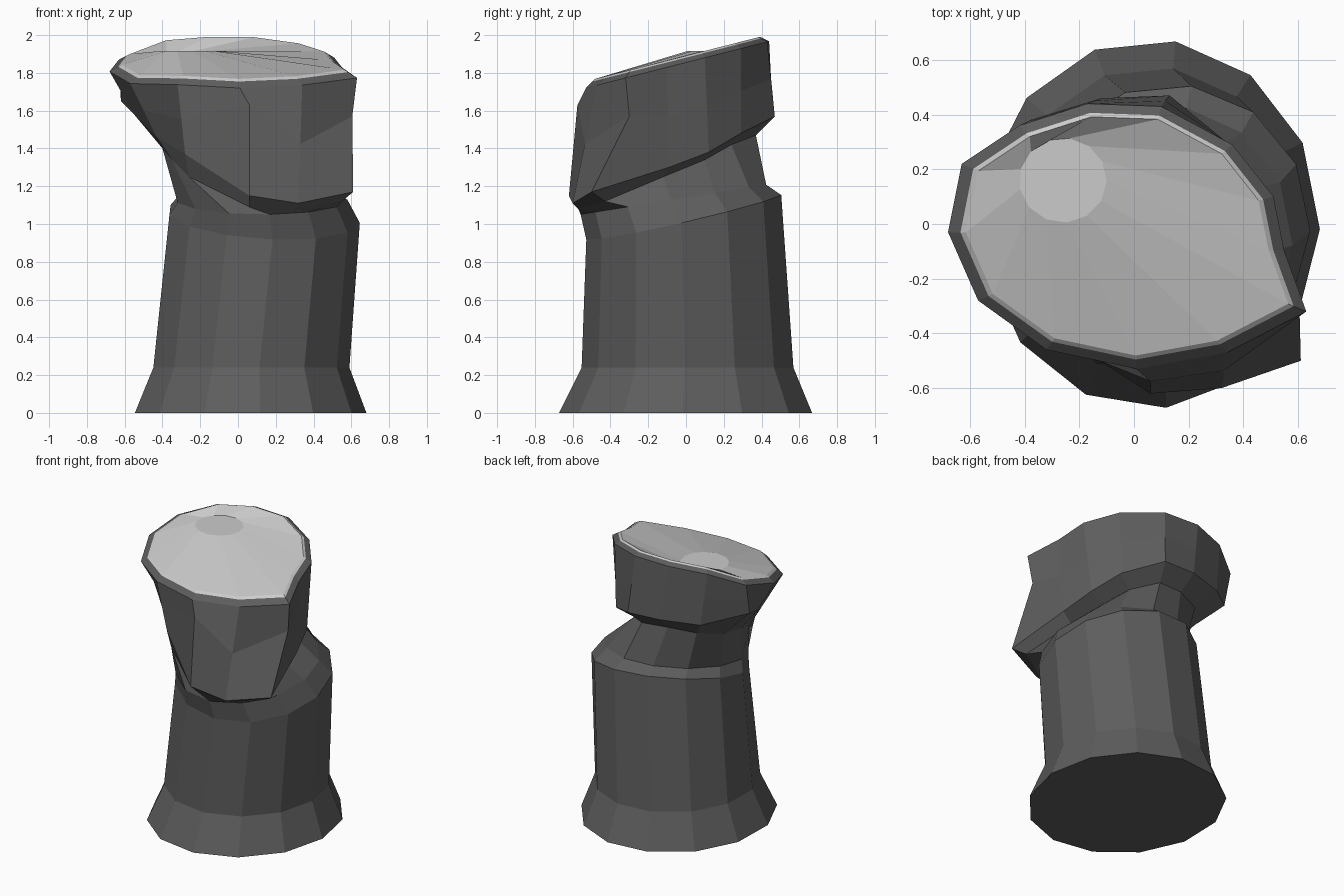
import bpy, bmesh, math

if "Cube" in bpy.data.objects:
    bpy.data.objects.remove(bpy.data.objects["Cube"])

N = 13


def ring(cx, cy, rx, ry, z, ty=0.0, tx=0.0):
    """Thirteen-sided ellipse lying on a tilted plane."""
    pts = []
    for i in range(N):
        a = math.tau * i / N - math.radians(1.6)
        x, y = cx + rx * math.cos(a), cy + ry * math.sin(a)
        pts.append((x, y, z + ty * y + tx * x))
    return pts


def rim(scale, lift):
    """Inset copy of the rim outline on the sloping top, which sags at the left end."""
    cx, cy = -0.03, -0.04
    return [(cx + (x - cx) * scale, cy + (y - cy) * scale,
             1.855 + 0.255 * y * scale + lift - (0.04 if x < -.55 else 0))
            for x, y in outline]


def material(name, v):
    m = bpy.data.materials.new(name)
    m.diffuse_color = (v, v, v, 1)
    m.use_nodes = True
    m.node_tree.nodes["Principled BSDF"].inputs["Base Color"].default_value = m.diffuse_color
    return m


def loft(name, rings, top_from):
    """Skin the rings; bands from index top_from upward use the second material."""
    bm = bmesh.new()
    loops = [[bm.verts.new(p) for p in r] for r in rings]
    for k, (lo, hi) in enumerate(zip(loops, loops[1:])):
        for i in range(N):
            j = (i + 1) % N
            f = bm.faces.new((lo[i], lo[j], hi[j], hi[i]))
            f.material_index = int(k >= top_from)
    bm.faces.new(loops[0][::-1])
    bm.faces.new(loops[-1]).material_index = 1
    bmesh.ops.recalc_face_normals(bm, faces=bm.faces)
    me = bpy.data.meshes.new(name)
    bm.to_mesh(me)
    bm.free()
    me.materials.append(material("dark_rock", 0.11))
    me.materials.append(material("pale_top", 0.62))
    ob = bpy.data.objects.new(name, me)
    bpy.context.collection.objects.link(ob)
    return ob


# Irregular outlines of the overhanging upper block
outline = [(.55, -.10), (.51, .10), (.36, .29), (.10, .43), (-.17, .44), (-.42, .36), (-.63, .22),
           (-.68, -.03), (-.57, -.28), (-.32, -.46), (.01, -.53), (.34, -.47), (.63, -.32)]
neck_top = [(.43, -.12, 1.25), (.34, .10, 1.34), (.24, .24, 1.42), (.09, .37, 1.47), (-.10, .35, 1.48),
            (-.28, .28, 1.46), (-.38, .12, 1.42), (-.40, -.06, 1.40), (-.35, -.21, 1.34),
            (-.26, -.38, 1.25), (.06, -.55, 1.09), (.30, -.57, 1.08), (.55, -.43, 1.12)]
head_low = [(.52, -.09, 1.30), (.46, .12, 1.38), (.35, .29, 1.48), (.13, .47, 1.57), (-.12, .46, 1.58),
            (-.38, .38, 1.58), (-.62, .17, 1.65), (-.55, -.02, 1.58), (-.43, -.19, 1.46),
            (-.28, -.40, 1.37), (.06, -.62, 1.15), (.32, -.60, 1.11), (.61, -.50, 1.17)]

# Middle of the head, with the two creased front corners
head_mid = [((a[0] + b[0]) / 2, (a[1] + b[1]) / 2, (a[2] + b[2]) / 2)
            for a, b in zip(head_low, rim(1, 0))]
head_mid[10] = (.06, -.575, 1.63)
head_mid[12] = (.605, -.30, 1.57)

# Flared base, shaft, sloping ledge, neck, head and bevelled rim, ending in a flat disc on top
loft("rock_pillar", [
    ring(.06, 0, .62, .675, 0),
    ring(.065, .01, .525, .565, .24),
    ring(.135, -.01, .51, .52, 1.05, .23, -.06),
    ring(.125, -.065, .455, .495, 1.14, .16),
    neck_top,
    head_low,
    head_mid,
    rim(1.0, 0),
    rim(.93, .025),
    rim(.90, .035),
    ring(-.26, .16, .16, .155, 1.915),
], top_from=8)
